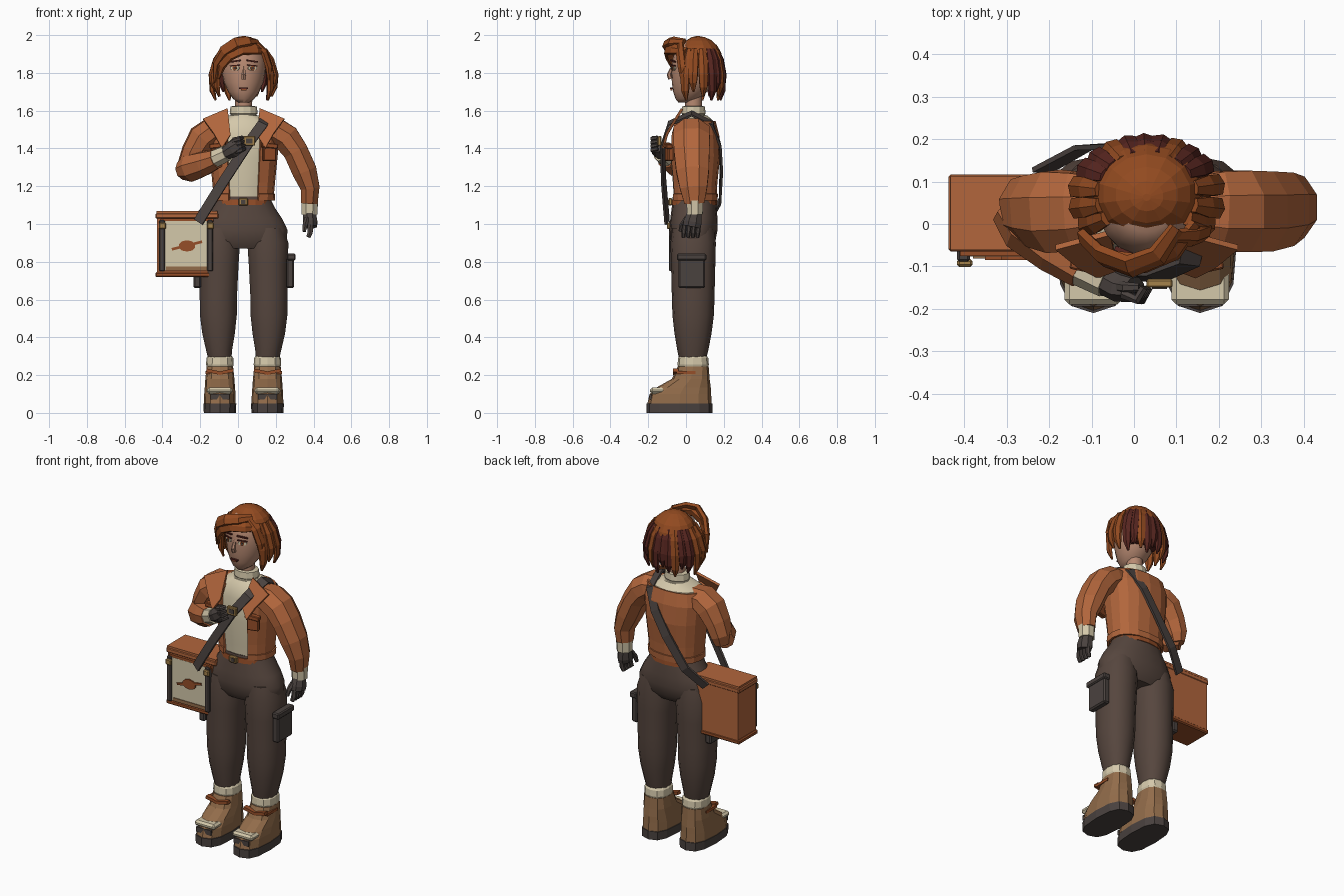
import bpy, bmesh, math
from mathutils import Vector, Matrix

CX = 0.03  # centre line of the figure


def colour(name, r, g, b):
    lin = [((c / 255 + 0.055) / 1.055) ** 2.4 for c in (r, g, b)]
    m = bpy.data.materials.new(name)
    m.diffuse_color = (*lin, 1)
    return m


JACKET = colour("rust_leather", 178, 102, 60)
TRIM = colour("dark_rust", 150, 78, 40)
HAIR = colour("auburn_hair", 146, 74, 32)
MAROON = colour("maroon_hair", 88, 38, 32)
SKIN = colour("skin", 184, 138, 114)
CREAM = colour("cream_knit", 212, 200, 170)
PANTS = colour("brown_cloth", 86, 70, 62)
DARK = colour("charcoal_leather", 74, 66, 63)
TAN = colour("tan_boot", 146, 108, 74)
BRASS = colour("brass", 165, 130, 75)


def finish(name, bm, mat, smooth=0, recalc=True):
    if recalc:
        bmesh.ops.recalc_face_normals(bm, faces=bm.faces)
    me = bpy.data.meshes.new(name)
    bm.to_mesh(me)
    bm.free()
    me.materials.append(mat)
    ob = bpy.data.objects.new(name, me)
    bpy.context.collection.objects.link(ob)
    if smooth:
        bpy.ops.object.select_all(action='DESELECT')
        ob.select_set(True)
        bpy.context.view_layer.objects.active = ob
        bpy.ops.object.shade_smooth_by_angle(angle=math.radians(smooth))
    return ob


def skin_rings(bm, rings, closed):
    n = len(rings[0])
    for a, b in zip(rings, rings[1:]):
        for j in range(n if closed else n - 1):
            k = (j + 1) % n
            bm.faces.new((a[j], a[k], b[k], b[j]))
    if closed:
        bm.faces.new(rings[0][::-1])
        bm.faces.new(rings[-1])


def loft(name, rings, mat, n=12, p=1.0, smooth=0, gap=0, thick=0.012):
    """Horizontal rings (x, y, z, rx, ry); gap opens the front by that half angle."""
    bm = bmesh.new()
    vs = []
    for x, y, z, rx, ry in rings:
        row = []
        for i in range(n + (1 if gap else 0)):
            a = math.radians(-90 + gap + (360 - 2 * gap) * i / n)
            c, s = math.cos(a), math.sin(a)
            row.append(bm.verts.new((x + rx * math.copysign(abs(c) ** p, c),
                                     y + ry * math.copysign(abs(s) ** p, s), z)))
        vs.append(row)
    skin_rings(bm, vs, not gap)
    ob = finish(name, bm, mat, smooth, not gap)
    if gap:
        ob.modifiers.new("thickness", 'SOLIDIFY').thickness = thick
    return ob


def tube(name, pts, mat, centre, n=8, smooth=0):
    """Sweep along (x, y, z, half width, half thickness); thickness points away from centre."""
    bm = bmesh.new()
    P = [Vector(q[:3]) for q in pts]
    rings = []
    for i, q in enumerate(pts):
        t = (P[min(i + 1, len(P) - 1)] - P[max(i - 1, 0)]).normalized()
        out = P[i] - Vector(centre)
        out = (out - t * out.dot(t)).normalized()
        side = t.cross(out)
        k = 1.414 if n == 4 else 1.04
        row = []
        for j in range(n):
            a = 2 * math.pi * (j + 0.5) / n
            row.append(bm.verts.new(P[i] + side * q[3] * k * math.cos(a) + out * q[4] * k * math.sin(a)))
        rings.append(row)
    skin_rings(bm, rings, True)
    return finish(name, bm, mat, smooth)


def box(name, c, size, mat, rot=(0, 0, 0), bevel=0):
    bm = bmesh.new()
    bmesh.ops.create_cube(bm, size=1, matrix=Matrix.Diagonal((*size, 1)))
    ob = finish(name, bm, mat)
    ob.location = c
    ob.rotation_euler = [math.radians(r) for r in rot]
    if bevel:
        ob.modifiers.new("bevel", 'BEVEL').width = bevel
    return ob


def disc(name, c, rx, rz, depth, mat, turn=0, n=12):
    """Oval plate facing the front."""
    bm = bmesh.new()
    bmesh.ops.create_cone(bm, cap_ends=True, segments=n, radius1=1, radius2=1, depth=1,
                          matrix=Matrix.Diagonal((rx, depth, rz, 1)) @ Matrix.Rotation(math.pi / 2, 4, 'X'))
    ob = finish(name, bm, mat)
    ob.location = c
    ob.rotation_euler.z = math.radians(turn)
    return ob


def plate(name, pts, mat, thick=0.014):
    bm = bmesh.new()
    bm.faces.new([bm.verts.new(q) for q in pts])
    ob = finish(name, bm, mat, 0, False)
    m = ob.modifiers.new("thickness", 'SOLIDIFY')
    m.thickness, m.offset = thick, 0
    return ob


# Trousers
loft("trouser_hips", [(CX, .035, .87, .19, .09), (CX, .038, .91, .232, .118), (CX, .04, .97, .235, .127),
                      (CX, .042, 1.03, .205, .125), (CX, .043, 1.09, .165, .118), (CX, .043, 1.145, .138, .113)],
     PANTS, 18, .9, 40)
for s, tag in ((-1, "right"), (1, "left")):
    L = lambda off: CX + s * off
    loft(tag + "_trouser_leg", [(L(.126), .035, .28, .062, .07), (L(.13), .036, .33, .07, .082),
                                (L(.133), .037, .42, .088, .098), (L(.134), .038, .52, .1, .11),
                                (L(.134), .038, .62, .101, .113), (L(.131), .038, .78, .106, .117),
                                (L(.128), .038, .9, .111, .12), (L(.122), .038, .98, .09, .11)],
         PANTS, 14, .9, 40)
    box(tag + "_cargo_pocket", (L(.246), .03, .74), (.04, .14, .16), DARK, bevel=.008)
    box(tag + "_pocket_flap", (L(.252), .03, .825), (.045, .155, .035), DARK, bevel=.006)

    # Boots
    loft(tag + "_boot_sole", [(L(.126), -.035, 0, .085, .175), (L(.126), -.035, .05, .087, .175)], DARK, 12, .72)
    loft(tag + "_boot", [(L(.126), -.034, .05, .084, .17), (L(.126), -.03, .1, .083, .163),
                         (L(.126), -.012, .135, .08, .143), (L(.126), .025, .18, .077, .1),
                         (L(.126), .038, .245, .07, .082)], TAN, 12, .75)
    loft(tag + "_sock_cuff", [(L(.126), .038, .235, .066, .076), (L(.126), .038, .255, .073, .083),
                              (L(.126), .038, .29, .071, .08), (L(.126), .038, .305, .06, .07)], CREAM, 12, .85)
    box(tag + "_toe_cap", (L(.126), -.14, .117), (.136, .1, .034), CREAM, bevel=.012)
    box(tag + "_toe_notch", (L(.126), -.188, .085), (.1, .012, .03), DARK)
    for k in (-1, 1):
        box(tag + "_boot_lace", (L(.126) + k * .035, -.055, .218), (.075, .03, .018), TRIM, (0, k * -12, 0))
    box(tag + "_boot_strap", (L(.19), .0, .215), (.025, .1, .016), TRIM)

    # Jacket lapels and chest pockets
    plate(tag + "_lapel", [(L(.085), -.02, 1.61), (L(.215), -.055, 1.555), (L(.16), -.1, 1.48),
                           (L(.115), -.122, 1.4), (L(.07), -.105, 1.47)], JACKET)
    box(tag + "_chest_pocket", (L(.135), -.088, 1.37), (.07, .03, .075), TRIM, (0, 0, s * 15), .005)
    box(tag + "_chest_flap", (L(.137), -.097, 1.415), (.085, .035, .026), TRIM, (0, s * 6, s * 12), .004)

# Shirt and jacket
loft("shirt", [(CX, .045, 1.11, .135, .11), (CX, .045, 1.2, .148, .113), (CX, .045, 1.35, .163, .126),
               (CX, .045, 1.48, .172, .12), (CX, .045, 1.545, .15, .1), (CX, .042, 1.575, .08, .07)],
     CREAM, 16, .85, 30)
loft("jacket", [(CX, .045, 1.13, .158, .116), (CX, .045, 1.22, .166, .121), (CX, .045, 1.36, .18, .136),
                (CX, .045, 1.47, .19, .131), (CX, .045, 1.545, .172, .112)], JACKET, 14, .85, 0, 25, .02)
loft("jacket_hem", [(CX, .045, 1.125, .165, .122), (CX, .045, 1.16, .167, .124)], JACKET, 14, .85, 0, 25)
loft("turtleneck", [(CX, .04, 1.55, .085, .075), (CX, .04, 1.58, .068, .06), (CX, .04, 1.585, .074, .064),
                    (CX, .04, 1.622, .07, .06), (CX, .04, 1.625, .05, .045)], CREAM, 12)
loft("belt", [(CX, .043, 1.1, .15, .122), (CX, .043, 1.13, .146, .12)], TRIM, 16, .9)
box("belt_buckle", (CX - .002, -.083, 1.117), (.05, .02, .04), BRASS, bevel=.005)
box("belt_buckle_slot", (CX - .002, -.092, 1.117), (.025, .008, .02), DARK)

# Hanging arm
FRONT = (.3, -5, 1.3)
tube("left_sleeve", [(.13, .035, 1.5, .06, .08), (.2, .03, 1.49, .075, .098), (.255, .03, 1.455, .076, .1),
                     (.305, .03, 1.385, .068, .098), (.352, .035, 1.28, .068, .09), (.382, .04, 1.19, .052, .075),
                     (.378, .045, 1.11, .045, .055)], JACKET, FRONT, 8)
tube("left_knit_cuff", [(.379, .047, 1.125, .046, .046), (.379, .047, 1.05, .043, .043)], CREAM, FRONT, 8)
tube("left_glove", [(.379, .045, 1.06, .035, .038), (.382, .035, 1.01, .04, .05), (.383, .03, .985, .036, .048)], DARK, FRONT, 8)
for i in range(4):
    y = -.008 + .025 * i
    tube("left_finger", [(.383, y, .995, .016, .012), (.382, y - .004, .955, .015, .012), (.372, y - .006, .93, .012, .01)],
         DARK, FRONT, 6)
tube("left_thumb", [(.365, .005, 1.03, .015, .015), (.355, -.02, .995, .014, .014), (.35, -.03, .96, .01, .01)], DARK, FRONT, 6)

# Raised arm
tube("right_upper_sleeve", [(-.07, .035, 1.5, .06, .08), (-.14, .03, 1.49, .075, .096), (-.19, .03, 1.455, .076, .1),
                            (-.235, .032, 1.38, .065, .088), (-.262, .035, 1.31, .058, .076), (-.27, .035, 1.26, .04, .055)],
     JACKET, FRONT, 8)
tube("right_forearm_sleeve", [(-.295, .045, 1.285, .05, .05), (-.25, .0, 1.297, .074, .07),
                              (-.18, -.06, 1.32, .066, .06), (-.115, -.105, 1.345, .052, .05)], JACKET, FRONT, 8)
tube("right_knit_cuff", [(-.135, -.095, 1.34, .048, .046), (-.06, -.135, 1.375, .044, .04)], CREAM, FRONT, 8)
tube("right_glove", [(-.07, -.132, 1.372, .034, .034), (-.03, -.15, 1.395, .046, .034),
                     (0, -.155, 1.415, .042, .03)], DARK, FRONT, 8)
for i in range(4):
    z, x = 1.38 + .02 * i, -.004 * i
    tube("right_finger", [(x - .015, -.165, z, .012, .013), (x + .02, -.178, z + .012, .012, .013),
                          (x + .035, -.15, z + .018, .01, .01)], DARK, (0, 0, z - 3), 6)
tube("right_thumb", [(-.05, -.145, 1.41, .014, .014), (-.02, -.15, 1.448, .013, .013), (.012, -.15, 1.455, .01, .01)],
     DARK, FRONT, 6)

# Shoulder bag
box("bag_body", (-.28, .028, .885), (.295, .172, .3), JACKET)
box("bag_lid", (-.27, .026, 1.043), (.335, .182, .03), JACKET, bevel=.006)
box("bag_lid_edge", (-.27, .026, 1.062), (.325, .174, .012), JACKET)
box("bag_base", (-.285, .026, .732), (.305, .182, .026), TRIM, bevel=.006)
box("bag_front_panel", (-.27, -.067, .885), (.235, .02, .26), CREAM)
box("bag_panel_edge", (-.27, -.074, .765), (.22, .014, .02), TAN)
box("bag_top_band", (-.27, -.066, 1.02), (.28, .02, .02), TRIM)
for x in (-.402, -.148):
    box("bag_post", (x, -.073, .885), (.03, .032, .27), DARK, bevel=.005)
    box("bag_clasp", (x + .003, -.092, .99), (.036, .018, .034), BRASS, bevel=.005)
disc("bag_emblem_oval", (-.27, -.08, .884), .045, .03, .009, TRIM, 0, 10)
box("bag_emblem_bar", (-.27, -.08, .886), (.165, .009, .014), TRIM, (0, -14, 0))

# Cross-body strap
strap = [(-.21, -.1, 1.01), (-.155, -.108, 1.1), (-.08, -.118, 1.22), (.05, -.125, 1.42), (.13, -.092, 1.53),
         (.155, .03, 1.585), (.14, .14, 1.53), (.08, .18, 1.42), (0, .187, 1.29), (-.12, .18, 1.12), (-.22, .125, 1.02)]
tube("bag_strap", [(*q, .027, .006) for q in strap], DARK, (CX, .04, 1.3), 4)
box("strap_buckle", (.06, -.14, 1.44), (.062, .02, .05), BRASS, (0, 0, 0), .004)
box("strap_buckle_slot", (.06, -.149, 1.44), (.036, .008, .026), DARK)

# Head and face
loft("neck", [(CX, .04, 1.6, .045, .045), (CX, .04, 1.71, .046, .046)], SKIN, 12, 1, 40)
loft("head", [(CX, -.005, 1.642, .026, .034), (CX, .008, 1.662, .056, .063), (CX, .022, 1.7, .083, .09),
              (CX, .037, 1.75, .105, .112), (CX, .043, 1.8, .115, .12), (CX, .045, 1.86, .117, .12),
              (CX, .048, 1.92, .1, .105), (CX, .05, 1.96, .06, .07)], SKIN, 20, 1, 50)
tube("nose", [(CX, -.072, 1.835, .007, .006), (CX, -.09, 1.79, .012, .012), (CX, -.082, 1.768, .013, .012)],
     SKIN, (CX, 3, 1.8), 6)
box("mouth", (CX, -.078, 1.718), (.048, .012, .007), MAROON)
box("lower_lip", (CX, -.077, 1.711), (.03, .012, .006), TRIM)
for s in (-1, 1):
    x = CX + s * .046
    disc("eye_white", (x, -.066, 1.825), .026, .013, .009, CREAM, s * 22)
    disc("iris", (x + s * .001, -.07, 1.825), .012, .013, .008, TRIM, s * 22, 10)
    disc("pupil", (x + s * .002, -.073, 1.825), .006, .007, .006, DARK, s * 22, 8)
    box("upper_lash", (x, -.068, 1.839), (.056, .01, .006), MAROON, (0, s * 5, s * 22))
    box("eyebrow", (x, -.068, 1.862), (.062, .01, .008), MAROON, (0, s * 8, s * 22))

# Hair cap: rings of an oval dome
dome = [(CX, .062 + .012 * math.cos(a), 1.855 + .14 * math.sin(a), .136 * math.cos(a), .122 * math.cos(a))
        for a in (math.radians(d) for d in (-12, 5, 22, 40, 57, 73, 86))]
loft("hair_cap", dome, HAIR, 14, 1)
loft("hair_nape", [(CX, .115, 1.73, .08, .055), (CX, .11, 1.79, .108, .075), (CX, .1, 1.87, .125, .087)], MAROON, 12)

# Hair locks hang around the sides and back
HC = (CX, .06, 1.84)
for i, deg in enumerate((-32, -12, 12, 35, 50, 64, 78, 92, 106, 120, 135, 150, 170, 192, 212)):
    c, s = math.cos(math.radians(deg)), math.sin(math.radians(deg))
    low = 1.655 + (.0, .045, .02)[i % 3]
    ring = lambda f, g, z, w, t: (CX + .137 * f * c, .065 + .115 * g * s, z, w, t)
    back = 25 < deg < 155
    tube("hair_lock", [ring(.84, .86, 1.925, .018, .01), ring(1.08, 1.03, 1.87, .027, .016),
                       ring(1.24, 1.14, 1.79, .027, .018), ring(1.22, 1.14, low + .05, .022, .015),
                       ring(1.1, 1.04, low, .006, .005)],
         MAROON if back and i % 4 != 1 else HAIR, HC, 6)

# Swept fringe
tube("fringe_lower", [(.145, .0, 1.915, .02, .012), (.095, -.065, 1.925, .03, .016), (.02, -.093, 1.925, .034, .018),
                      (-.045, -.085, 1.895, .034, .018), (-.088, -.06, 1.84, .028, .015), (-.102, -.04, 1.77, .006, .006)],
     HAIR, HC, 6)
tube("fringe_upper", [(.1, -.01, 1.965, .02, .012), (.055, -.075, 1.968, .03, .016), (-.01, -.1, 1.958, .034, .018),
                      (-.075, -.075, 1.915, .034, .018), (-.115, -.035, 1.85, .028, .016), (-.125, -.02, 1.75, .006, .006)],
     HAIR, HC, 6)
tube("fringe_side", [(.09, -.03, 1.96, .018, .012), (.14, -.03, 1.91, .026, .015), (.165, -.02, 1.83, .025, .016),
                     (.168, -.015, 1.73, .006, .006)], HAIR, HC, 6)
